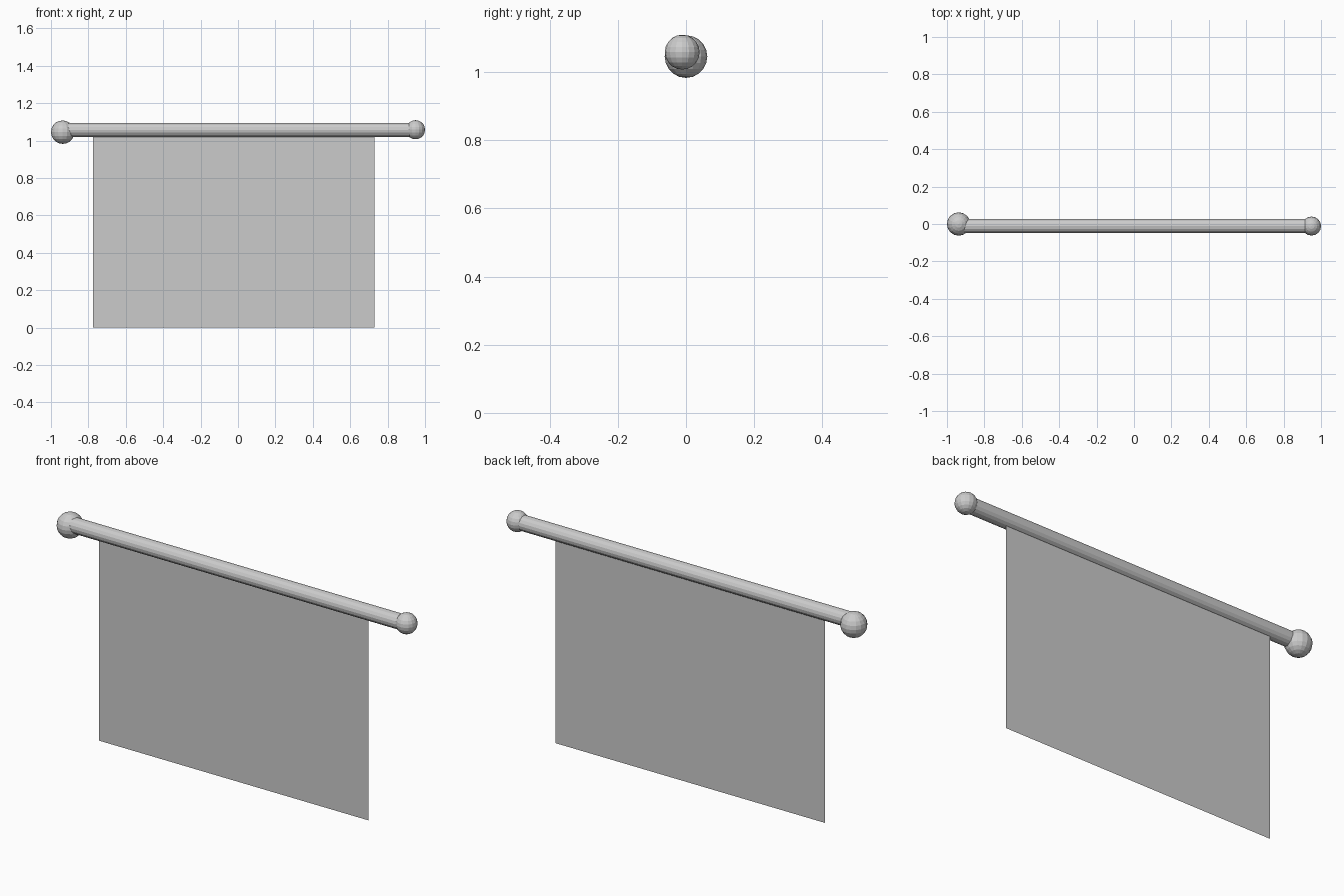
import bpy
import math

if "Cube" in bpy.data.objects:
    bpy.data.objects.remove(bpy.data.objects["Cube"])

ROD_Y, ROD_Z = -0.011, 1.057


def ball(name, radius, location):
    bpy.ops.mesh.primitive_uv_sphere_add(segments=16, ring_count=10,
                                         radius=radius, location=location)
    bpy.context.object.name = name


# Horizontal hanging rod, its ends buried in the finials
bpy.ops.mesh.primitive_cylinder_add(vertices=16, radius=0.038, depth=1.86,
                                    location=(0, ROD_Y, ROD_Z),
                                    rotation=(0, math.pi / 2, 0))
bpy.context.object.name = "rod"

# Finial balls, the left one larger
ball("left_finial", 0.0625, (-0.9375, 0, 1.045))
ball("right_finial", 0.051, (0.949, ROD_Y, 1.058))

# Flat single-sheet cloth hanging from the underside of the rod
x0, x1, top = -0.775, 0.729, 1.025
mesh = bpy.data.meshes.new("cloth")
mesh.from_pydata([(x0, 0, 0), (x1, 0, 0), (x1, 0, top), (x0, 0, top)],
                 [], [(0, 1, 2, 3)])
cloth = bpy.data.objects.new("cloth", mesh)
bpy.context.collection.objects.link(cloth)
